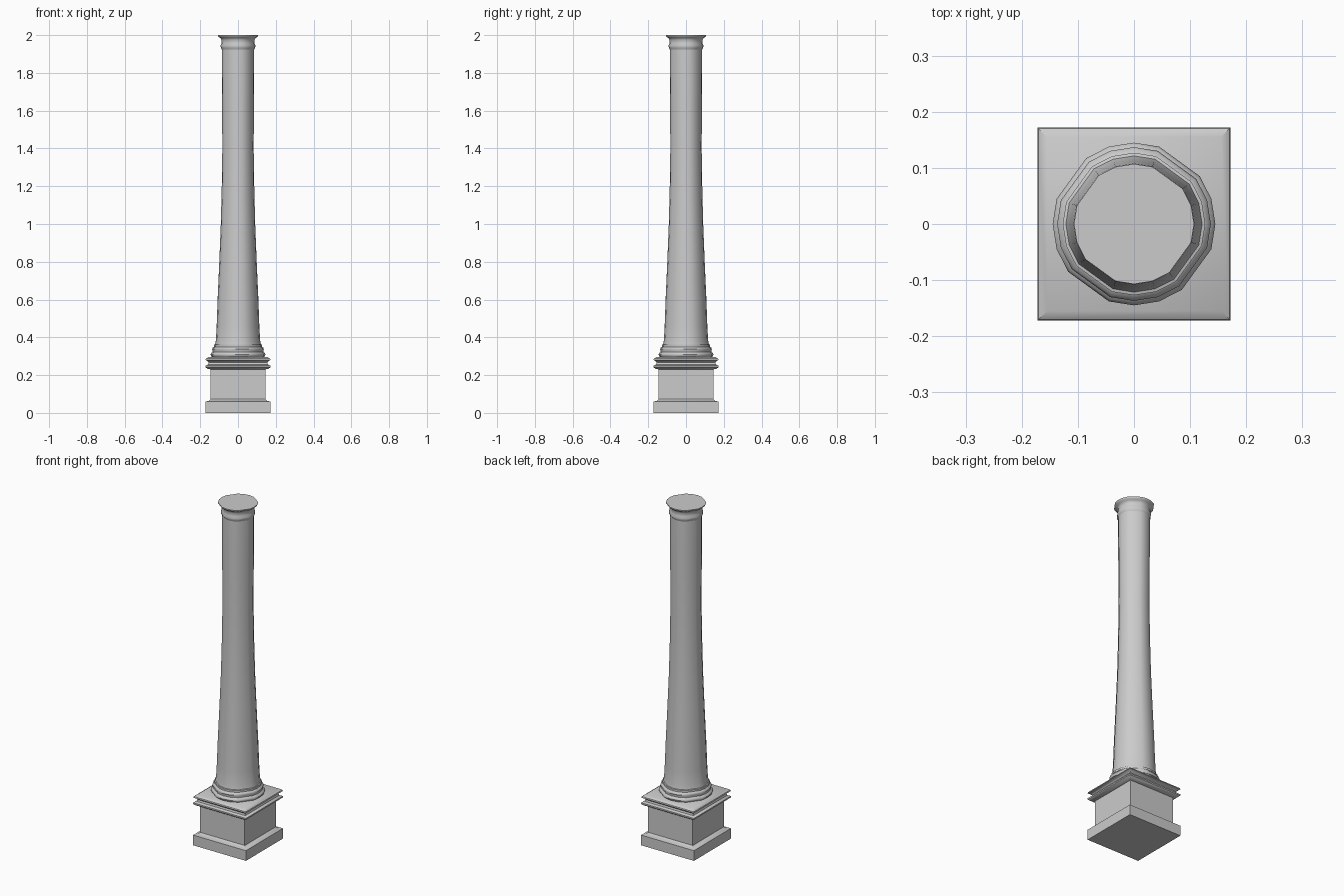
import bpy, bmesh, math

if "Cube" in bpy.data.objects:
    bpy.data.objects.remove(bpy.data.objects["Cube"])

# Round parts use a 20-step circle with every fifth corner skipped
ROUND = [math.radians(18 * i) for i in range(20) if i % 5 != 3]
SQUARE = [math.radians(45 + 90 * i) for i in range(4)]


def lathe(name, profile, angles, scale=1.0, smooth=40):
    """Sweep an (extent, z) profile through the given angles and cap both ends."""
    bm = bmesh.new()
    rings = [[bm.verts.new((r * scale * math.cos(a), r * scale * math.sin(a), z))
              for a in angles] for r, z in profile]
    n = len(angles)
    for low, high in zip(rings, rings[1:]):
        for i in range(n):
            j = (i + 1) % n
            bm.faces.new((low[i], low[j], high[j], high[i]))
    bm.faces.new(rings[0][::-1])
    bm.faces.new(rings[-1])
    mesh = bpy.data.meshes.new(name)
    bm.to_mesh(mesh)
    bm.free()
    obj = bpy.data.objects.new(name, mesh)
    bpy.context.collection.objects.link(obj)
    bpy.ops.object.select_all(action='DESELECT')
    obj.select_set(True)
    bpy.context.view_layer.objects.active = obj
    bpy.ops.object.shade_smooth_by_angle(angle=math.radians(smooth))
    return obj


# Square pedestal: plinth, dado and moulded cornice (half-widths)
lathe("pedestal", [
    (0.172, 0), (0.172, 0.06), (0.155, 0.064), (0.145, 0.073),
    (0.145, 0.23), (0.162, 0.234), (0.172, 0.242), (0.172, 0.25),
    (0.158, 0.257), (0.155, 0.267), (0.162, 0.275), (0.172, 0.28),
    (0.170, 0.287), (0.155, 0.297)], SQUARE, math.sqrt(2))

# Round base mouldings
lathe("column_base", [
    (0.136, 0.295), (0.143, 0.301), (0.145, 0.309), (0.141, 0.317),
    (0.134, 0.322), (0.134, 0.329), (0.137, 0.337), (0.134, 0.345),
    (0.127, 0.35), (0.127, 0.361), (0.118, 0.364)], ROUND)

# Tapered shaft
lathe("shaft", [
    (0.122, 0.36), (0.117, 0.385), (0.113, 0.46), (0.108, 0.6),
    (0.099, 0.8), (0.091, 1.0), (0.086, 1.2), (0.083, 1.4),
    (0.084, 1.6), (0.086, 1.8), (0.086, 1.93)], ROUND)

# Neck ring and flared cap
lathe("capital", [
    (0.086, 1.925), (0.091, 1.935), (0.092, 1.945), (0.088, 1.955),
    (0.087, 1.975), (0.093, 1.985), (0.104, 1.991), (0.107, 1.996),
    (0.107, 2.0)], ROUND)
